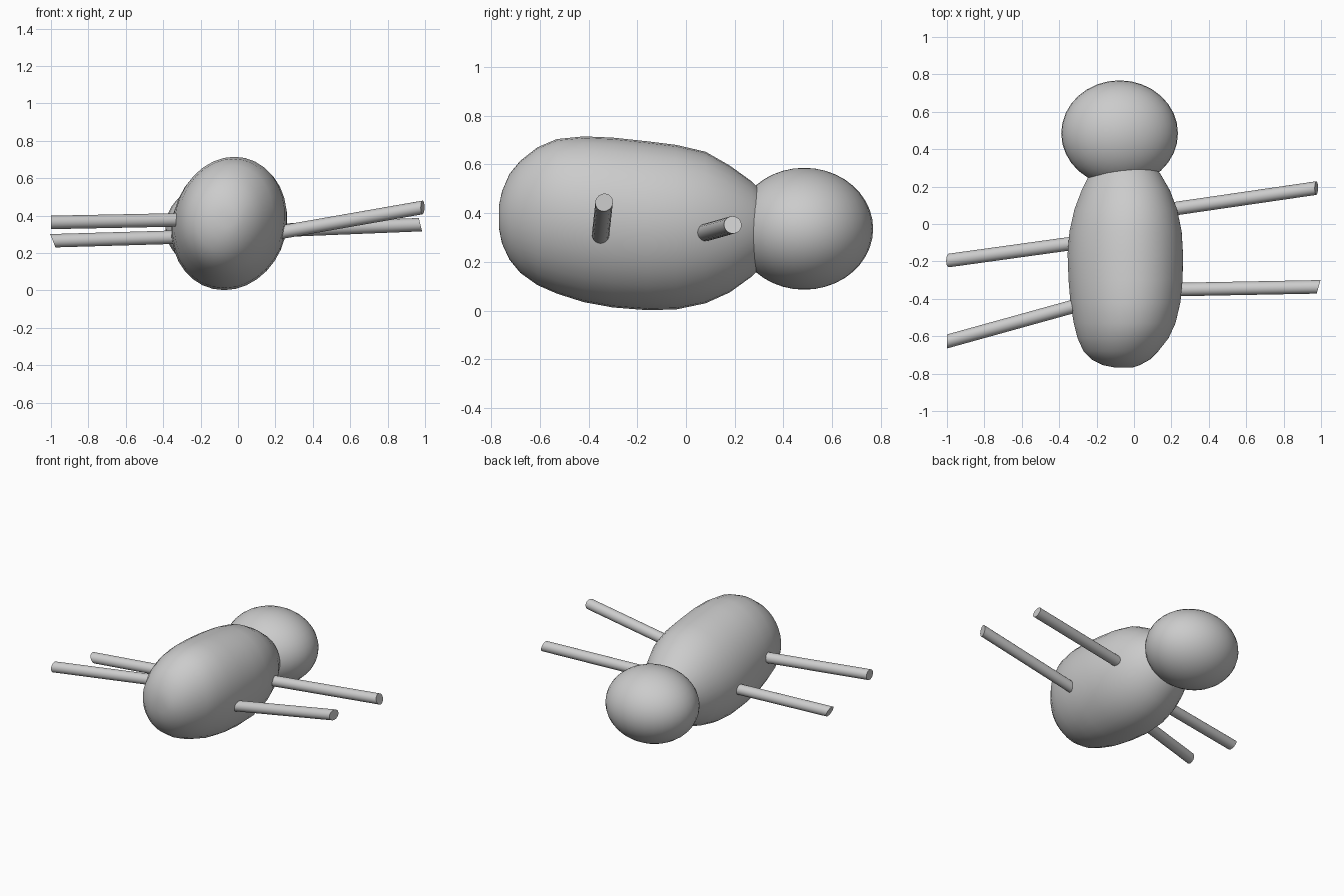
import bpy, bmesh, math
from mathutils import Vector

if "Cube" in bpy.data.objects:
    bpy.data.objects.remove(bpy.data.objects["Cube"])


def finish(name, bm):
    bmesh.ops.recalc_face_normals(bm, faces=bm.faces[:])
    mesh = bpy.data.meshes.new(name)
    bm.to_mesh(mesh)
    bm.free()
    ob = bpy.data.objects.new(name, mesh)
    bpy.context.collection.objects.link(ob)
    bpy.ops.object.select_all(action='DESELECT')
    ob.select_set(True)
    bpy.context.view_layer.objects.active = ob
    bpy.ops.object.shade_smooth_by_angle(angle=math.radians(40))
    return ob


def loft(bm, rings):
    rows = [[bm.verts.new(p) for p in ring] for ring in rings]
    n = len(rows[0])
    for a, b in zip(rows, rows[1:]):
        for i in range(n):
            j = (i + 1) % n
            bm.faces.new((a[i], a[j], b[j], b[i]))
    bm.faces.new(rows[0])
    bm.faces.new(rows[-1])


# Body: leaning oval sections along y (y, z low, z high, x left, x right)
stations = [
    (-0.768, 0.34, 0.43, -0.10, -0.01),
    (-0.755, 0.275, 0.49, -0.165, 0.03),
    (-0.725, 0.21, 0.56, -0.225, 0.085),
    (-0.68, 0.155, 0.615, -0.27, 0.13),
    (-0.61, 0.105, 0.67, -0.302, 0.185),
    (-0.53, 0.07, 0.704, -0.322, 0.222),
    (-0.42, 0.035, 0.715, -0.34, 0.248),
    (-0.30, 0.013, 0.71, -0.35, 0.26),
    (-0.16, 0.002, 0.695, -0.355, 0.262),
    (-0.04, 0.005, 0.68, -0.345, 0.255),
    (0.08, 0.03, 0.652, -0.318, 0.23),
    (0.18, 0.075, 0.595, -0.28, 0.192),
    (0.27, 0.14, 0.53, -0.235, 0.14),
    (0.34, 0.21, 0.46, -0.18, 0.08),
    (0.37, 0.28, 0.39, -0.11, 0.01),
]
rings = []
for y, z0, z1, x0, x1 in stations:
    ring = []
    for k in range(32):
        t = 2 * math.pi * k / 32
        dz = (z1 - z0) / 2 * math.sin(t)
        x = (x0 + x1) / 2 + (x1 - x0) / 2 * math.cos(t) + 0.08 * dz
        ring.append((x, y, (z0 + z1) / 2 + dz))
    rings.append(ring)
bm = bmesh.new()
loft(bm, rings)
finish("body", bm)

# Head
bm = bmesh.new()
bmesh.ops.create_uvsphere(bm, u_segments=32, v_segments=20, radius=1)
for v in bm.verts:
    v.co = Vector((-0.077 + 0.312 * v.co.x, 0.485 + 0.283 * v.co.y, 0.336 + 0.25 * v.co.z))
finish("head", bm)


# Limbs: round rods with a slanted cut at the outer end
def rod(name, root, tip, cut, radius=0.036, sides=20):
    root, tip, cut = Vector(root), Vector(tip), Vector(cut)
    axis = (tip - root).normalized()
    u = axis.cross(Vector((0, 0, 1))).normalized()
    w = axis.cross(u)
    start = root - axis * 0.15
    inner, outer = [], []
    for k in range(sides):
        t = 2 * math.pi * k / sides
        p = start + radius * (math.cos(t) * u + math.sin(t) * w)
        inner.append(p)
        outer.append(p + axis * ((tip - p).dot(cut) / axis.dot(cut)))
    bm = bmesh.new()
    loft(bm, [inner, outer])
    finish(name, bm)


rod("right_front_limb", (0.24, 0.085, 0.322), (0.975, 0.192, 0.352), (1, 0, 0.25))
rod("right_rear_limb", (0.25, -0.35, 0.315), (0.987, -0.336, 0.444), (1, -0.28, 0))
rod("left_front_limb", (-0.34, -0.105, 0.285), (-0.99, -0.195, 0.266), (1, 0, 0.4))
rod("left_rear_limb", (-0.34, -0.445, 0.377), (-1.0, -0.628, 0.364), (1, 0, 0))
